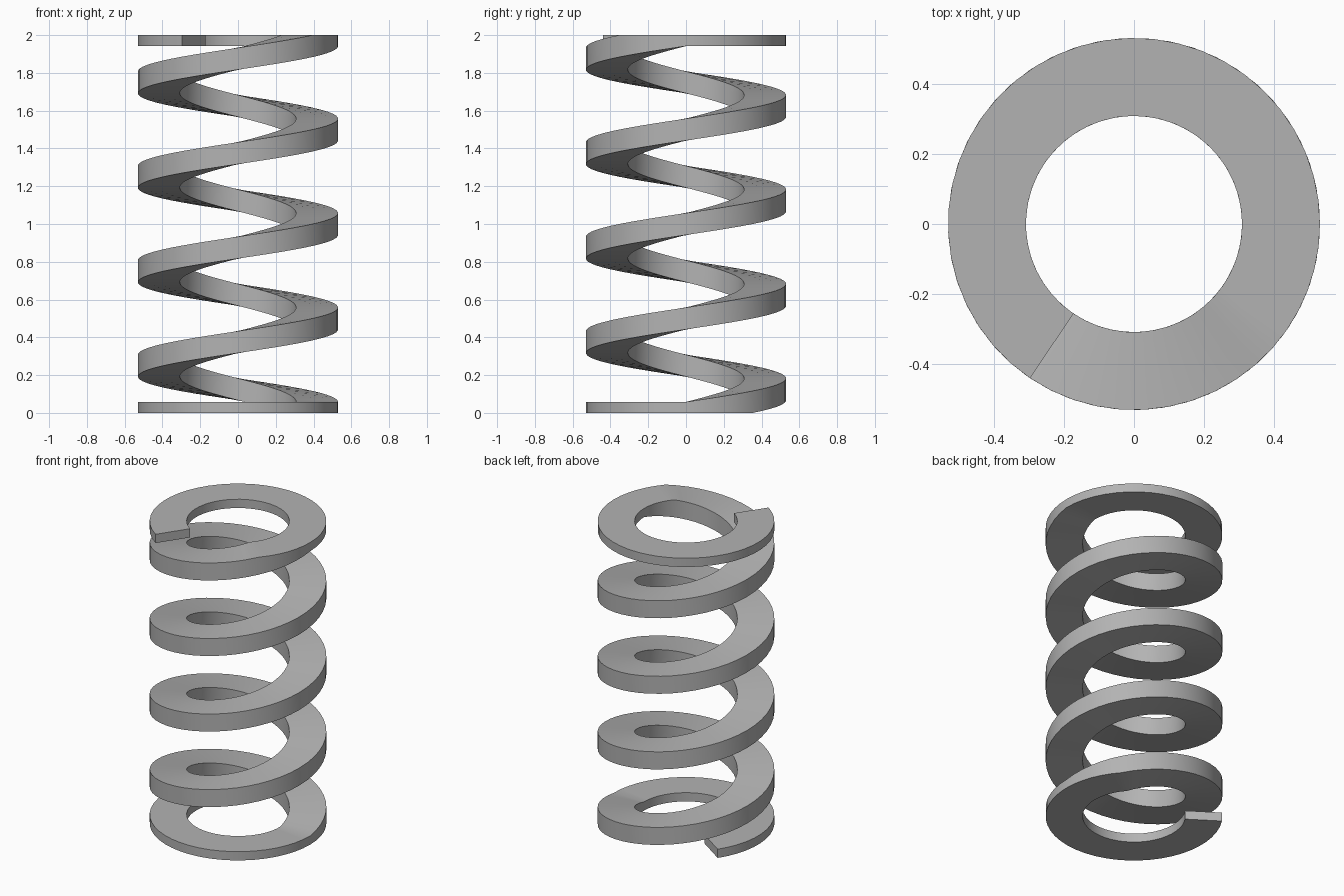
import bpy
import bmesh
import math

# Remove the default cube
cube = bpy.data.objects.get("Cube")
if cube:
    bpy.data.objects.remove(cube, do_unlink=True)

# Spring dimensions
HEIGHT = 2.0
PITCH = 0.5
OUTER, INNER = 0.53, 0.308
HALF = 0.058             # half height of the rectangular wire
STEPS = 48               # segments per turn
START = -214 / 360       # turns, the lower closed coil begins here
ACTIVE = HEIGHT / PITCH  # turns that rise
END = ACTIVE + 236 / 360

steel = bpy.data.materials.new("steel_grey")
steel.use_nodes = True
grey = (0.45, 0.45, 0.45, 1)
steel.diffuse_color = grey
steel.node_tree.nodes["Principled BSDF"].inputs["Base Color"].default_value = grey


def section(bm, turn):
    """Rectangular wire section at a turn, ground flat at both ends."""
    centre = min(max(turn * PITCH, 0), HEIGHT)
    low, high = max(centre - HALF, 0), min(centre + HALF, HEIGHT)
    c, s = math.cos(turn * math.tau), math.sin(turn * math.tau)
    corners = ((INNER, low), (OUTER, low), (OUTER, high), (INNER, high))
    return [bm.verts.new((r * c, r * s, z)) for r, z in corners]


# Regular stations along the wire, plus the kinks where grinding begins and ends
kinks = [START, 0, HALF / PITCH, ACTIVE - HALF / PITCH, ACTIVE, END]
turns = []
for a, b in zip(kinks, kinks[1:]):
    n = max(1, round((b - a) * STEPS))
    turns += [a + (b - a) * i / n for i in range(n)]
turns.append(END)

# Sweep the wire and cap its ends
bm = bmesh.new()
rings = [section(bm, t) for t in turns]
for a, b in zip(rings, rings[1:]):
    for i in range(4):
        j = (i + 1) % 4
        bm.faces.new((a[i], a[j], b[j], b[i]))
bm.faces.new(rings[0])
bm.faces.new(rings[-1])
bmesh.ops.recalc_face_normals(bm, faces=bm.faces)

mesh = bpy.data.meshes.new("coil_spring")
bm.to_mesh(mesh)
bm.free()
mesh.materials.append(steel)
spring = bpy.data.objects.new("coil_spring", mesh)
bpy.context.collection.objects.link(spring)

# Smooth round sides, crisp wire edges
bpy.ops.object.select_all(action='DESELECT')
spring.select_set(True)
bpy.context.view_layer.objects.active = spring
bpy.ops.object.shade_smooth_by_angle(angle=math.radians(30))
